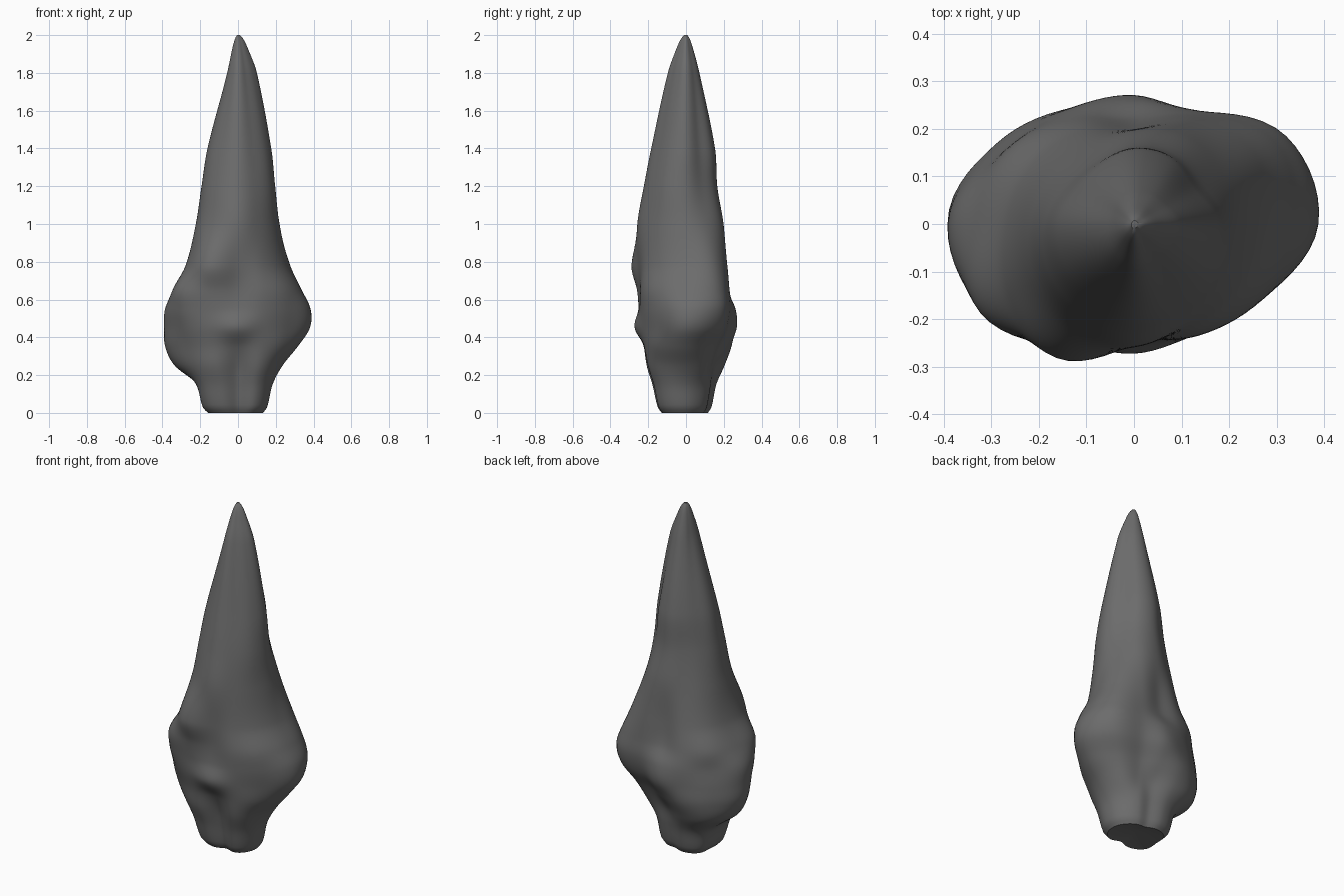
import bpy, bmesh
from math import cos, sin, radians, pi

if "Cube" in bpy.data.objects:
    bpy.data.objects.remove(bpy.data.objects["Cube"])

# Cross-sections: height, then the radius every 30 degrees from +x round through +y
SECTIONS = [
    (.15, .18, .16, .145, .135, .185, .225, .215, .24, .205, .15, .195, .195),
    (.25, .235, .21, .16, .16, .235, .31, .335, .285, .24, .175, .23, .235),
    (.35, .315, .27, .20, .22, .275, .335, .385, .31, .255, .215, .25, .285),
    (.45, .38, .345, .255, .268, .28, .33, .392, .34, .28, .272, .265, .305),
    (.55, .382, .37, .275, .262, .275, .315, .385, .365, .285, .25, .27, .315),
    (.65, .335, .345, .265, .22, .255, .305, .335, .37, .297, .245, .27, .305),
    (.78, .270, .295, .25, .203, .225, .25, .270, .305, .325, .255, .25, .255),
    (1.0, .22, .217, .215, .195, .185, .20, .22, .24, .255, .257, .23, .22),
    (1.2, .195, .168, .17, .165, .155, .165, .19, .205, .215, .223, .205, .203),
    (1.4, .175, .145, .155, .153, .14, .14, .16, .168, .173, .184, .168, .173),
    (1.8, .10, .08, .075, .07, .06, .052, .055, .065, .08, .096, .085, .09),
]
SIDES, RINGS = 84, 140


def scaled(row, z, f):
    return (z,) + tuple(r * f for r in row[1:])


# Narrow foot, and a tip tapering from the last section
ROWS = ([scaled(SECTIONS[0], 0, .72), scaled(SECTIONS[0], .03, .84)] + SECTIONS
        + [scaled(SECTIONS[-1], 1.93, .52), scaled(SECTIONS[-1], 1.98, .28),
           scaled(SECTIONS[-1], 2.0, .10)])


def hermite(p, q, mp, mq, t):
    return ((2*t**3 - 3*t*t + 1) * p + (t**3 - 2*t*t + t) * mp
            + (3*t*t - 2*t**3) * q + (t**3 - t*t) * mq)


def radii(z):
    """The twelve radii at height z, interpolated smoothly between sections."""
    i = 0
    while i < len(ROWS) - 2 and z > ROWS[i + 1][0]:
        i += 1
    before, p, q, after = ROWS[max(i - 1, 0)], ROWS[i], ROWS[i + 1], ROWS[min(i + 2, len(ROWS) - 1)]
    h = q[0] - p[0]
    out = []
    for c in range(1, 13):
        mp = h * (q[c] - before[c]) / (q[0] - before[0])
        mq = h * (after[c] - p[c]) / (after[0] - p[0])
        out.append(hermite(p[c], q[c], mp, mq, (z - p[0]) / h))
    return out


def ring(z):
    rs = radii(z)
    pts = []
    for k in range(SIDES):
        u = 12 * k / SIDES
        i = int(u)
        a, b, c, d = (rs[(i + s) % 12] for s in (-1, 0, 1, 2))
        r = hermite(b, c, (c - a) / 2, (d - b) / 2, u - i)
        ang = 2 * pi * k / SIDES
        pts.append((r * cos(ang), r * sin(ang), z))
    return pts


# Stone point body, lofted ring by ring
bm = bmesh.new()
loops = [[bm.verts.new(p) for p in ring(2 * k / RINGS)] for k in range(RINGS + 1)]
for lo, hi in zip(loops, loops[1:]):
    for i in range(SIDES):
        j = (i + 1) % SIDES
        bm.faces.new((lo[i], lo[j], hi[j], hi[i]))

# Hollowed base and closed tip
under = bm.verts.new((-.01, -.01, .02))
for i in range(SIDES):
    bm.faces.new((loops[0][(i + 1) % SIDES], loops[0][i], under))
bm.faces.new(loops[-1])
bmesh.ops.recalc_face_normals(bm, faces=bm.faces)

mesh = bpy.data.meshes.new("stone_point")
bm.to_mesh(mesh)
bm.free()
obj = bpy.data.objects.new("stone_point", mesh)
bpy.context.collection.objects.link(obj)

grey = bpy.data.materials.new("dark grey stone")
grey.diffuse_color = (.15, .15, .15, 1)
grey.use_nodes = True
grey.node_tree.nodes["Principled BSDF"].inputs["Base Color"].default_value = grey.diffuse_color
mesh.materials.append(grey)

bpy.context.view_layer.objects.active = obj
obj.select_set(True)
bpy.ops.object.shade_smooth_by_angle(angle=radians(50))
